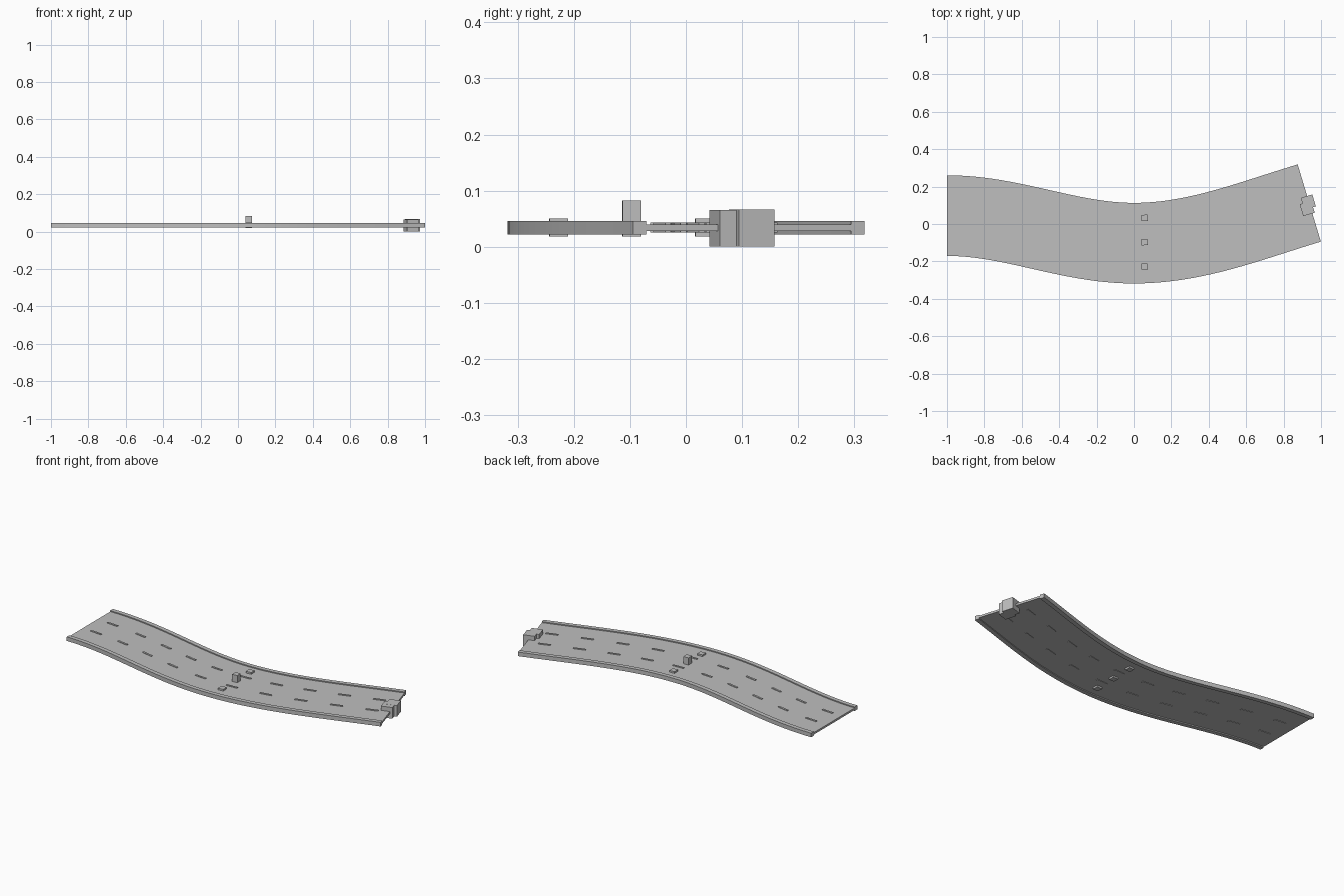
import bpy, bmesh, math
from mathutils import Vector, Matrix
from mathutils.geometry import interpolate_bezier

if "Cube" in bpy.data.objects:
    bpy.data.objects.remove(bpy.data.objects["Cube"])

# one grey for the whole model
grey = bpy.data.materials.new("plain_grey")
grey.diffuse_color = (0.52, 0.52, 0.52, 1)
grey.use_nodes = True
grey.node_tree.nodes["Principled BSDF"].inputs["Base Color"].default_value = grey.diffuse_color

# centre line of the road: two joined bezier spans
A = [Vector(p) for p in ((-1, 0.045, 0), (-0.65, 0.045, 0), (-0.35, -0.1025, 0), (0, -0.1025, 0))]
B = [Vector(p) for p in ((0, -0.1025, 0), (0.33, -0.1025, 0), (0.62, 0.017, 0), (0.937, 0.112, 0))]
N = 24
path = interpolate_bezier(*A, N + 1)[:-1] + interpolate_bezier(*B, N + 1)
HALF = 0.2155


def tangent(i):
    if i == 0:
        return (A[1] - A[0]).normalized()
    if i == len(path) - 1:
        return (B[3] - B[2]).normalized()
    return (path[i + 1] - path[i - 1]).normalized()


def side(t):
    return Vector((-t.y, t.x, 0))


def at_distance(s):
    """Point and direction at a distance along the centre line."""
    for a, b in zip(path, path[1:]):
        d = (b - a).length
        if s <= d:
            return a.lerp(b, s / d), (b - a).normalized()
        s -= d
    return path[-1], tangent(len(path) - 1)


def finish(name, bm):
    bmesh.ops.recalc_face_normals(bm, faces=bm.faces)
    me = bpy.data.meshes.new(name)
    bm.to_mesh(me)
    bm.free()
    me.materials.append(grey)
    ob = bpy.data.objects.new(name, me)
    bpy.context.collection.objects.link(ob)
    return ob


def sweep(name, o0, o1, z0, z1):
    """Rectangular section swept along the road."""
    bm = bmesh.new()
    rings = []
    for i, p in enumerate(path):
        n = side(tangent(i))
        rings.append([bm.verts.new(p + n * o + Vector((0, 0, z)))
                      for o, z in ((o0, z0), (o1, z0), (o1, z1), (o0, z1))])
    for r, q in zip(rings, rings[1:]):
        for k in range(4):
            m = (k + 1) % 4
            bm.faces.new((r[k], r[m], q[m], q[k]))
    bm.faces.new(rings[0])
    bm.faces.new(rings[-1])
    return finish(name, bm)


def add_box(bm, centre, direction, length, width, z0, z1):
    mat = (Matrix.Translation((centre.x, centre.y, (z0 + z1) / 2))
           @ Matrix.Rotation(math.atan2(direction.y, direction.x), 4, 'Z')
           @ Matrix.Diagonal((length, width, z1 - z0, 1)))
    bmesh.ops.create_cube(bm, size=1, matrix=mat)


def box(name, *args):
    bm = bmesh.new()
    add_box(bm, *args)
    return finish(name, bm)


# road deck and the two kerbs
sweep("road_deck", -HALF + 0.02, HALF - 0.02, 0.028, 0.040)
sweep("kerb_left", HALF - 0.025, HALF, 0.022, 0.046)
sweep("kerb_right", -HALF, -HALF + 0.025, 0.022, 0.046)

# lane dashes, showing above and below the deck
total = sum((b - a).length for a, b in zip(path, path[1:]))
for label, off in (("left", 0.068), ("right", -0.068)):
    bm = bmesh.new()
    for i in range(10):
        p, t = at_distance(total * (i + 0.5) / 10)
        add_box(bm, p + side(t) * off, t, 0.07, 0.011, 0.0255, 0.0435)
    finish("lane_dashes_" + label, bm)

# three marker blocks across the middle
mid = Vector((0.057, -0.097, 0))
mid_dir = Vector((1, 0.04, 0)).normalized()
for name, off, top in (("marker_left", 0.13, 0.05), ("marker_centre", 0, 0.082), ("marker_right", -0.13, 0.05)):
    box(name, mid + Vector((0, off, 0)), mid_dir, 0.033, 0.033, 0.018, top)

# pair of staggered connector blocks at the far end
end_dir = tangent(len(path) - 1)
box("connector_front", Vector((0.932, 0.117, 0)), end_dir, 0.064, 0.066, 0, 0.066)
box("connector_back", Vector((0.926, 0.083, 0)), end_dir, 0.064, 0.066, 0, 0.0655)
